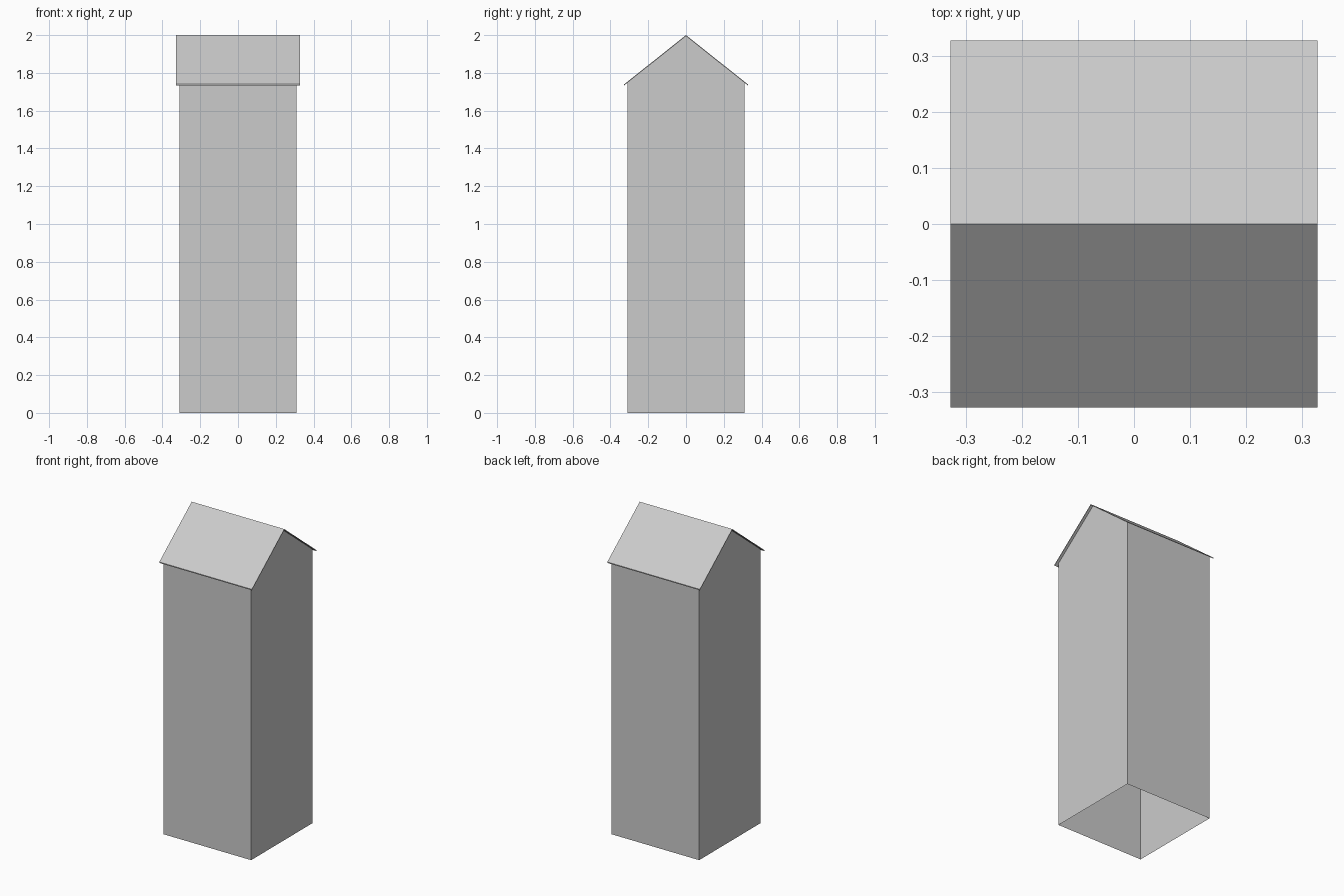
import bpy

if "Cube" in bpy.data.objects:
    bpy.data.objects.remove(bpy.data.objects["Cube"])

WALL, EAVE, RIDGE = 0.31, 0.327, 2.0   # half wall width, half roof width, ridge height
SLOPE = 0.26 / EAVE
THICK = 0.006                          # vertical roof thickness


def make_object(name, verts, faces):
    mesh = bpy.data.meshes.new(name)
    mesh.from_pydata(verts, [], faces)
    mesh.update()
    obj = bpy.data.objects.new(name, mesh)
    bpy.context.collection.objects.link(obj)
    return obj


def extrude_x(profile, half):
    """Place a (y, z) profile at both -x and +x."""
    return [(x, y, z) for x in (-half, half) for y, z in profile]


# Walls: open-bottomed sheet with two gables, open under the roof
ridge_under = RIDGE - THICK
wall_top = ridge_under - SLOPE * WALL
gable = [(-WALL, 0), (WALL, 0), (WALL, wall_top), (0, ridge_under), (-WALL, wall_top)]
make_object("walls", extrude_x(gable, WALL),
            [(4, 3, 2, 1, 0), (5, 6, 7, 8, 9), (0, 5, 9, 4), (1, 2, 7, 6)])

# Roof: thin folded slab overhanging the walls
eave_z = RIDGE - SLOPE * EAVE
chevron = [(-EAVE, eave_z), (-EAVE, eave_z - THICK), (0, ridge_under),
           (EAVE, eave_z - THICK), (EAVE, eave_z), (0, RIDGE)]
n = len(chevron)
sides = [(i, (i + n), (i + 1) % n + n, (i + 1) % n) for i in range(n)]
ends = [(0, 1, 2, 5), (5, 2, 3, 4), (11, 8, 7, 6), (10, 9, 8, 11)]
make_object("roof", extrude_x(chevron, EAVE), sides + [f[::-1] for f in ends])
